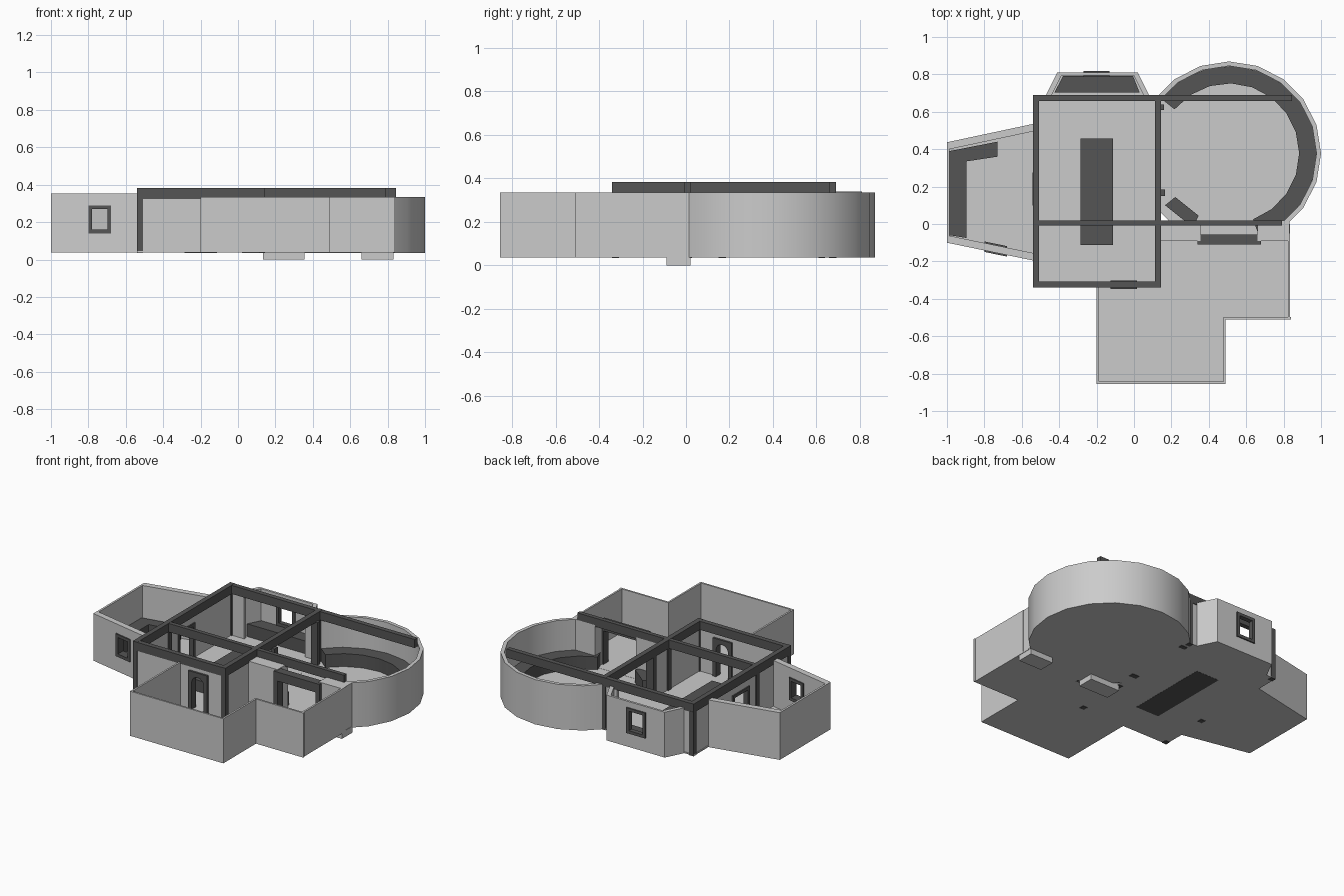
import bpy, bmesh, math
from mathutils import Vector

if "Cube" in bpy.data.objects:
    bpy.data.objects.remove(bpy.data.objects["Cube"])

DARK = bpy.data.materials.new("dark_timber")
DARK.diffuse_color = (0.09, 0.09, 0.09, 1)
DARK.use_nodes = True
DARK.node_tree.nodes["Principled BSDF"].inputs["Base Color"].default_value = DARK.diffuse_color
FLOOR, TOP = 0.045, 0.335


def build(name, prisms, mat=None):
    """One object from a list of (3D outline, extrusion vector)."""
    bm = bmesh.new()
    for pts, vec in prisms:
        face = bm.faces.new([bm.verts.new(p) for p in pts])
        res = bmesh.ops.extrude_face_region(bm, geom=[face], use_keep_orig=True)
        moved = [v for v in res["geom"] if isinstance(v, bmesh.types.BMVert)]
        bmesh.ops.translate(bm, verts=moved, vec=Vector(vec))
    bmesh.ops.recalc_face_normals(bm, faces=bm.faces)
    me = bpy.data.meshes.new(name)
    bm.to_mesh(me)
    bm.free()
    ob = bpy.data.objects.new(name, me)
    bpy.context.collection.objects.link(ob)
    if mat:
        me.materials.append(mat)
    return ob


def plan(pts, z0, z1):
    return ([(x, y, z0) for x, y in pts], (0, 0, z1 - z0))


def box(x0, x1, y0, y1, z0, z1):
    return plan([(x0, y0), (x1, y0), (x1, y1), (x0, y1)], z0, z1)


def piece(p, q, off, u0, u1, z0, z1):
    """Part of a wall between fractions u0 and u1 of the line p-q."""
    p, q, off = Vector(p), Vector(q), Vector(off)
    a, b = p.lerp(q, u0), p.lerp(q, u1)
    return plan([a, b, b + off, a + off], z0, z1)


def wall(name, p, q, off, z0=0.037, z1=TOP, hole=None):
    if not hole:
        return build(name, [piece(p, q, off, 0, 1, z0, z1)])
    u0, u1, h0, h1 = hole
    parts = [piece(p, q, off, 0, u0, z0, z1), piece(p, q, off, u1, 1, z0, z1),
             piece(p, q, off, u0, u1, h1, z1)]
    if h0 > z0 + 0.01:
        parts.append(piece(p, q, off, u0, u1, z0, h0))
    build(name, parts)
    # dark casing around the opening, slightly proud of the wall
    o = Vector(off)
    g = o.normalized() * 0.008
    P, Q, O = Vector(p) - g, Vector(q) - g, o + 2 * g
    w = 0.02
    du = w / (Q - P).length
    rim = [piece(P, Q, O, u0, u0 + du, h0, h1), piece(P, Q, O, u1 - du, u1, h0, h1),
           piece(P, Q, O, u0 + du, u1 - du, h1 - w, h1)]
    if h0 > z0 + 0.01:
        rim.append(piece(P, Q, O, u0 + du, u1 - du, h0, h0 + w))
    build(name + "_frame", rim, DARK)


def arc(name, c, r0, r1, a0, a1, z0, z1, mat=None):
    n = max(1, round(abs(a1 - a0) / 18))
    ang = [math.radians(a0 + (a1 - a0) * i / n) for i in range(n + 1)]
    pt = lambda r, a: (c[0] + r * math.cos(a), c[1] + r * math.sin(a))
    ob = build(name, [plan([pt(r1, a) for a in ang] + [pt(r0, a) for a in reversed(ang)], z0, z1)], mat)
    bpy.ops.object.select_all(action='DESELECT')
    bpy.context.view_layer.objects.active = ob
    ob.select_set(True)
    bpy.ops.object.shade_smooth_by_angle(angle=math.radians(30))


C = (0.508, 0.377)   # round room centre

# floors
disk = [(C[0] + 0.487 * math.cos(k * math.pi / 10), C[1] + 0.487 * math.sin(k * math.pi / 10)) for k in range(20)]
build("round_room_floor", [plan(disk, 0.036, FLOOR - 0.001)])
build("hall_floor", [box(-0.54, 0.145, -0.34, 0.69, 0.037, FLOOR)])
build("side_room_floor", [plan([(-1, -0.1), (-0.54, -0.19), (-0.54, 0.535), (-1, 0.437)], 0.037, FLOOR)])
build("alcove_floor", [plan([(-0.47, 0.69), (0.08, 0.69), (0.02, 0.81), (-0.41, 0.81)], 0.037, FLOOR)])
build("entry_floor", [plan([(-0.2, -0.855), (0.49, -0.855), (0.49, -0.51), (0.835, -0.51), (0.835, 0),
                            (0.145, 0), (0.145, -0.34), (-0.2, -0.34)], 0.037, FLOOR)])

# entry room walls
t = 0.012
wall("entry_left_wall", (-0.2, -0.855), (-0.2, -0.34), (t, 0))
wall("entry_front_wall", (-0.2, -0.855), (0.49, -0.855), (0, t))
wall("entry_step_wall", (0.49, -0.855), (0.49, -0.51), (-t, 0))
wall("entry_porch_wall", (0.49 - t, -0.51), (0.84, -0.51), (0, t))
wall("entry_right_wall", (0.835, -0.51), (0.835, -0.05), (-t, 0))

# thick piers and timber door case into the round room
build("doorway_piers", [box(0.135, 0.355, -0.09, 0.02, 0, TOP), box(0.66, 0.832, -0.09, 0.02, 0, TOP)])
build("doorway_case", [box(0.34, 0.37, -0.11, -0.055, 0.037, 0.27), box(0.65, 0.68, -0.11, -0.055, 0.037, 0.27),
                       box(0.34, 0.68, -0.11, -0.055, 0.27, 0.33)], DARK)

# round room wall and benches
arc("round_room_wall", C, 0.468, 0.492, -54, 144, 0.036, TOP)
arc("ring_bench", C, 0.375, 0.468, -70, 141, 0.04, 0.13, DARK)
arc("short_bench", C, 0.37, 0.44, 219, 244, 0.04, 0.13, DARK)

# hall walls
wall("hall_left_wall", (-0.535, -0.33), (-0.535, 0.68), (0.02, 0), z1=0.33, hole=(0.425, 0.6, 0.04, 0.28))
wall("hall_right_front_wall", (0.12, -0.33), (0.12, 0.17), (0.02, 0), z1=0.33)
wall("hall_right_back_wall", (0.12, 0.62), (0.12, 0.68), (0.02, 0), z1=0.33)
build("hall_back_wall", [box(-0.53, -0.42, 0.665, 0.685, 0.037, 0.33), box(0.03, 0.13, 0.665, 0.685, 0.037, 0.33)])

# hall front wall with arched door
dx0, dx1, dz = -0.125, 0.015, 0.3
build("hall_front_wall", [box(-0.53, dx0, -0.335, -0.315, 0.037, 0.33), box(dx1, 0.14, -0.335, -0.315, 0.037, 0.33),
                          box(dx0, dx1, -0.335, -0.315, dz, 0.33)])
arch = [(-0.055 + 0.045 * math.cos(k * math.pi / 8), 0.225 + 0.045 * math.sin(k * math.pi / 8)) for k in range(9)]
outline = [(dx0, 0.04), (dx0, dz), (dx1, dz), (dx1, 0.04), (-0.01, 0.04)] + arch + [(-0.1, 0.04)]
build("arched_door_frame", [([(x, -0.348, z) for x, z in outline], (0, 0.046, 0))], DARK)

# timber posts
xs, ys = (-0.54, 0.112), (-0.34, -0.005, 0.658)
build("hall_posts", [box(x, x + 0.033, y, y + 0.033, 0.034, 0.33) for x in xs for y in ys]
      + [box(0.112, 0.165, 0.15, 0.185, 0.034, 0.33), box(0.112, 0.16, 0.61, 0.64, 0.034, 0.33)], DARK)

# timber beams
z0, z1 = 0.325, 0.383
build("beams_lengthwise", [box(x, x + 0.033, -0.34, 0.69, z0, z1) for x in xs], DARK)
build("beams_crosswise", [box(-0.54, 0.145, -0.34, -0.307, z0, z1 - 0.001),
                          box(-0.54, 0.79, -0.008, 0.02, z0, z1 - 0.001),
                          box(-0.54, 0.845, 0.658, 0.69, z0, z1 - 0.001)], DARK)

# low table in the hall
build("long_table", [box(-0.285, -0.113, -0.113, 0.457, 0.036, 0.12)], DARK)

# tapered side room with window and counter
wall("side_room_front_wall", (-1, -0.1), (-0.54, -0.195), (0, 0.04), z1=0.352, hole=(0.435, 0.7, 0.14, 0.29))
wall("side_room_back_wall", (-1, 0.437), (-0.54, 0.535), (0, -0.04), z1=0.352)
wall("side_room_end_wall", (-1, -0.1), (-1, 0.437), (0.014, 0), z1=0.352)
build("corner_counter", [plan([(-0.986, -0.06), (-0.895, -0.075), (-0.895, 0.32), (-0.895, 0.335),
                               (-0.73, 0.36), (-0.73, 0.44), (-0.986, 0.39)], 0.04, 0.14)], DARK)

# alcove with window and seat
wall("alcove_back_wall", (-0.41, 0.81), (0.02, 0.81), (0, -0.015), z1=0.34, hole=(0.325, 0.65, 0.13, 0.3))
wall("alcove_left_wall", (-0.47, 0.69), (-0.41, 0.81), (0.03, 0), z1=0.34)
wall("alcove_right_wall", (0.08, 0.69), (0.02, 0.81), (-0.03, 0), z1=0.34)
build("alcove_seat", [plan([(-0.425, 0.703), (0.03, 0.703), (-0.005, 0.79), (-0.38, 0.79)], 0.04, 0.13)], DARK)
